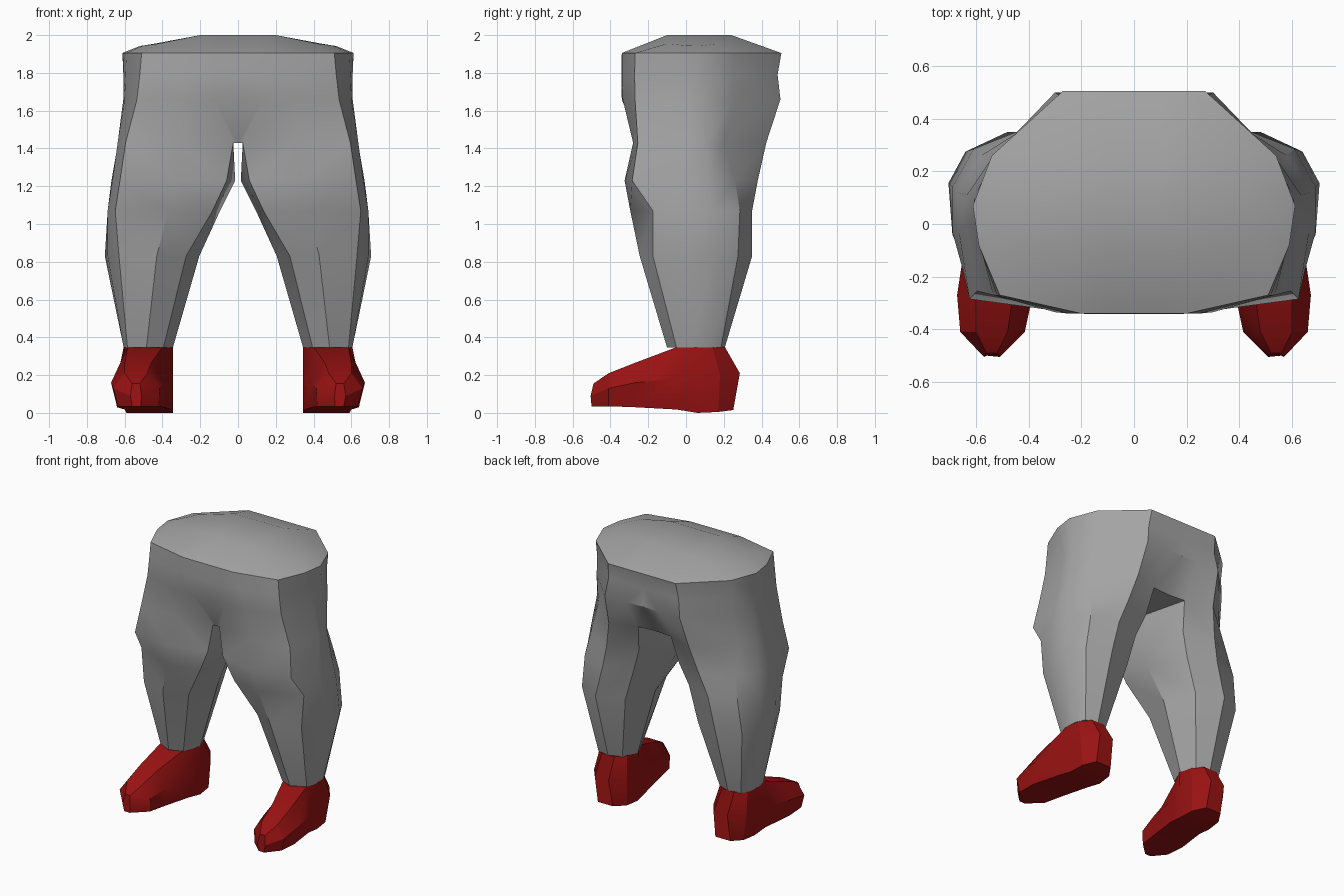
import bpy, bmesh

cube = bpy.data.objects.get("Cube")
if cube:
    bpy.data.objects.remove(cube, do_unlink=True)


def material(name, rgb):
    m = bpy.data.materials.new(name)
    m.use_nodes = True
    m.diffuse_color = (*rgb, 1)
    bsdf = m.node_tree.nodes["Principled BSDF"]
    bsdf.inputs["Base Color"].default_value = (*rgb, 1)
    bsdf.inputs["Roughness"].default_value = 0.8
    return m


GREY = material("trouser_grey", (0.37, 0.37, 0.37))
RED = material("shoe_red", (0.32, 0.006, 0.006))


def finish(bm, name, mat, angle):
    bmesh.ops.remove_doubles(bm, verts=bm.verts, dist=0.0005)
    bmesh.ops.recalc_face_normals(bm, faces=bm.faces)
    mesh = bpy.data.meshes.new(name)
    bm.to_mesh(mesh)
    bm.free()
    mesh.materials.append(mat)
    ob = bpy.data.objects.new(name, mesh)
    bpy.context.collection.objects.link(ob)
    bpy.ops.object.select_all(action='DESELECT')
    ob.select_set(True)
    bpy.context.view_layer.objects.active = ob
    bpy.ops.object.shade_smooth_by_angle(angle=angle)
    return ob


def bridge(bm, a, b, closed=True):
    n = len(a)
    for i in range(n if closed else n - 1):
        j = (i + 1) % n
        bm.faces.new((a[i], a[j], b[j], b[i]))


# Leg rings: front inner, front, front outer, two outer, back outer, back, back inner, inner
LEG = [
    (0.345, [(.395, -.06), (.485, -.1), (.585, -.05), (.605, .02), (.60, .12),
             (.57, .185), (.48, .205), (.39, .17), (.345, .06)]),
    (0.83, [(.275, -.17), (.43, -.245), (.63, -.175), (.69, -.04), (.705, .155),
            (.64, .275), (.48, .35), (.29, .28), (.205, .06)]),
    (1.07, [(.135, -.24), (.37, -.295), (.65, -.175), (.69, -.03), (.69, .14),
            (.61, .285), (.42, .35), (.22, .28), (.095, .02)]),
    (1.23, [(.06, -.26), (.33, -.325), (.625, -.285), (.665, -.03), (.67, .12),
            (.58, .26), (.37, .38), (.16, .31), (.015, -.03)]),
    (1.43, [(.025, -.25), (.3, -.28), (.595, -.255), (.637, 0), (.635, .11),
            (.56, .2), (.32, .425), (.13, .36), (.035, -.02)]),
]
# Hip half rings: front centre round the side to back centre
HIP = [
    (1.66, [(0, -.34), (.13, -.34), (.3, -.335), (.535, -.27), (.60, 0), (.607, .1),
            (.54, .25), (.3, .50), (.13, .50), (0, .49)]),
    (1.79, [(0, -.342), (.12, -.342), (.25, -.34), (.52, -.272), (.595, -.04), (.607, .08),
            (.535, .25), (.28, .485), (.12, .485), (0, .485)]),
    (1.905, [(0, -.34), (.1, -.34), (.2, -.34), (.51, -.27), (.59, -.08), (.612, .07),
             (.54, .26), (.27, .505), (.1, .505), (0, .505)]),
]
# Raised waist cap
CAP = [(0, -.1, 2), (.1, -.1, 2), (.2, -.1, 2), (.42, -.1, 1.955), (.5, 0, 1.945),
       (.52, .07, 1.942), (.44, .17, 1.955), (.2, .24, 2), (.1, .24, 2), (0, .24, 2)]

bm = bmesh.new()
for s in (1, -1):
    def row(points, z=0):
        return [bm.verts.new((s * p[0], p[1], p[2] if len(p) > 2 else z)) for p in points]
    legs = [row(pts, z) for z, pts in LEG]
    for a, b in zip(legs, legs[1:]):
        bridge(bm, a, b)
    bm.faces.new(legs[0])
    # Crotch panel between the leg and the centre line
    top = legs[-1]
    cf, cb = row([(0, -.25, 1.43), (0, .35, 1.43)])
    bm.faces.new((cf, top[0], top[8], top[7], cb))
    rows = [[cf] + top[:8] + [cb]] + [row(pts, z) for z, pts in HIP] + [row(CAP)]
    for a, b in zip(rows, rows[1:]):
        bridge(bm, a, b, closed=False)
    # Cap: flat middle and sloping side
    c = rows[-1]
    bm.faces.new((c[0], c[1], c[8], c[9]))
    bm.faces.new((c[1], c[2], c[7], c[8]))
    bm.faces.new((c[2], c[3], c[6], c[7]))
    bm.faces.new((c[3], c[4], c[5], c[6]))
finish(bm, "trousers", GREY, 0.6)

# Shoe stations, heel to toe: (y, z, inner x, outer x) for the sole, the middle and the top
SHOE = [
    ((.25, .015, .41, .53), (.285, .21, .42, .53), (.205, .35, .43, .53)),
    ((.17, .005, .355, .58), (.18, .20, .345, .61), (.14, .35, .375, .59)),
    ((.06, .0, .345, .59), (.05, .19, .343, .625), (.05, .35, .345, .605)),
    ((-.05, .018, .355, .60), (-.06, .18, .36, .64), (-.05, .348, .40, .585)),
    ((-.27, .03, .395, .64), (-.27, .16, .385, .672), (-.27, .265, .46, .60)),
    ((-.41, .035, .42, .635), (-.41, .13, .415, .66), (-.41, .21, .48, .60)),
    ((-.50, .035, .515, .56), (-.505, .09, .51, .57), (-.49, .155, .52, .56)),
]
for s, name in ((1, "left_shoe"), (-1, "right_shoe")):
    bm = bmesh.new()
    loops = []
    for st in SHOE:
        inner = [(s * xi, y, z) for y, z, xi, xo in st]
        outer = [(s * xo, y, z) for y, z, xi, xo in reversed(st)]
        loops.append([bm.verts.new(p) for p in inner + outer])
    for a, b in zip(loops, loops[1:]):
        bridge(bm, a, b)
    bm.faces.new(loops[0])
    bm.faces.new(loops[-1])
    finish(bm, name, RED, 0.5)
